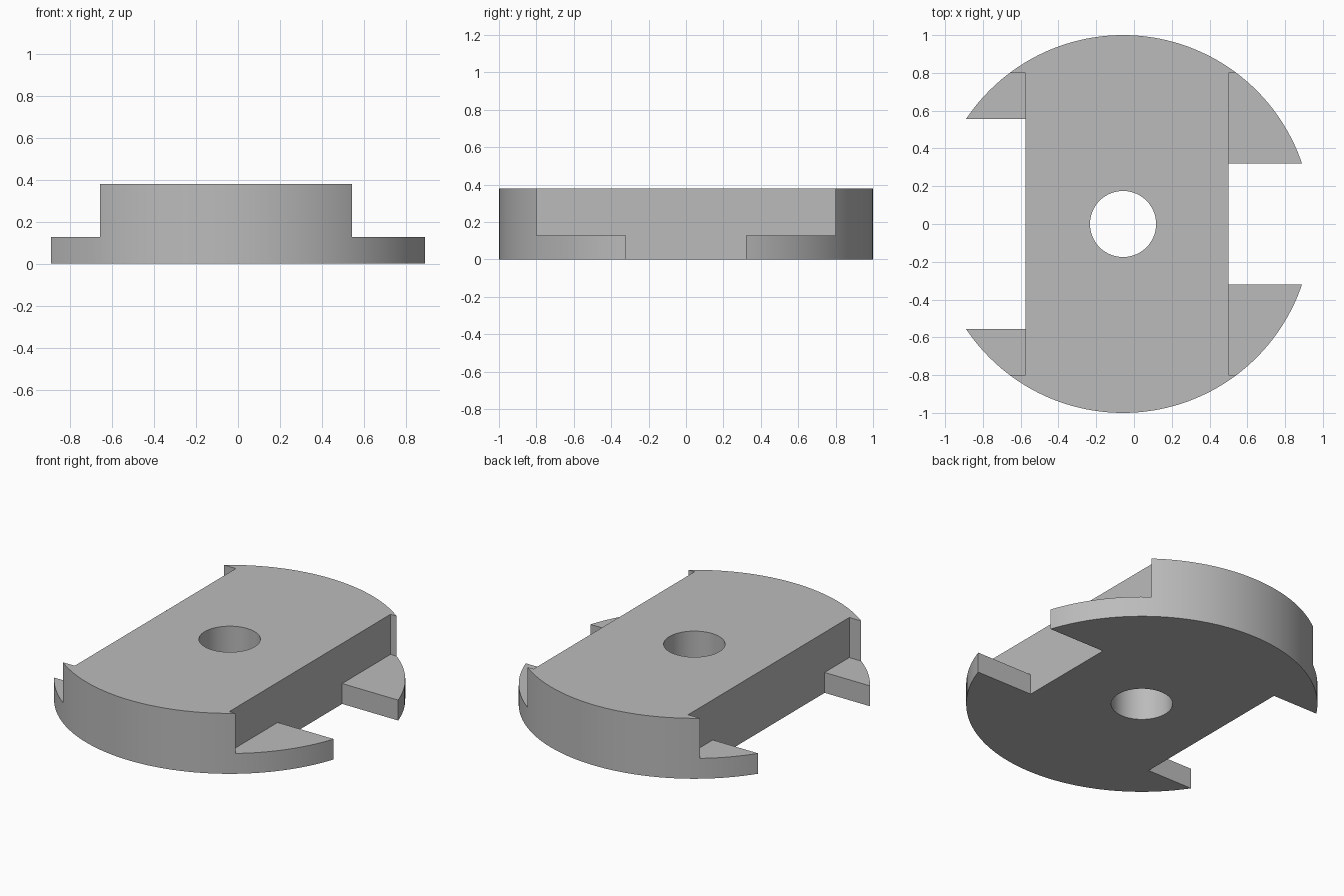
import bpy
import math

cube = bpy.data.objects.get("Cube")
if cube:
    bpy.data.objects.remove(cube, do_unlink=True)

CENTRE_X = -0.058   # axis of the disc
HEIGHT = 0.38
LEDGE = 0.128       # top of the thin ears

grey = bpy.data.materials.new("plain_grey")
grey.use_nodes = True
grey.diffuse_color = (0.5, 0.5, 0.5, 1)
grey.node_tree.nodes["Principled BSDF"].inputs["Base Color"].default_value = (0.5, 0.5, 0.5, 1)


def cylinder(name, radius, z0, z1, sides):
    bpy.ops.mesh.primitive_cylinder_add(vertices=sides, radius=radius, depth=z1 - z0,
                                        location=(CENTRE_X, 0, (z0 + z1) / 2))
    obj = bpy.context.object
    obj.name = name
    return obj


def box(name, x0, x1, half_y, z0, z1):
    bpy.ops.mesh.primitive_cube_add(size=1, location=((x0 + x1) / 2, 0, (z0 + z1) / 2))
    obj = bpy.context.object
    obj.name = name
    obj.scale = (x1 - x0, 2 * half_y, z1 - z0)
    return obj


def cut(target, cutter):
    cutter.hide_render = True
    mod = target.modifiers.new("cut", "BOOLEAN")
    mod.operation = "DIFFERENCE"
    mod.solver = "EXACT"
    mod.object = cutter
    bpy.ops.object.select_all(action="DESELECT")
    target.select_set(True)
    bpy.context.view_layer.objects.active = target
    bpy.ops.object.modifier_apply(modifier=mod.name)
    bpy.data.objects.remove(cutter, do_unlink=True)


# Round body with a bore through its axis
body = cylinder("notched_disc", 1.0, 0, HEIGHT, 160)
body.data.materials.append(grey)
cut(body, cylinder("bore_cutter", 0.175, -1, 1, 64))

# Each side: a wide recess above the ears and a narrower slot right through
for side, x0, x1, slot in (("left", 0.5, 1.5, 0.32), ("right", -1.5, -0.575, 0.555)):
    cut(body, box(side + "_recess_cutter", x0, x1, 0.8, LEDGE, 1))
    cut(body, box(side + "_slot_cutter", x0, x1, slot, -1, 1))

# Smooth round walls, sharp edges
bpy.ops.object.select_all(action="DESELECT")
body.select_set(True)
bpy.context.view_layer.objects.active = body
bpy.ops.object.shade_smooth_by_angle(angle=math.radians(25))
